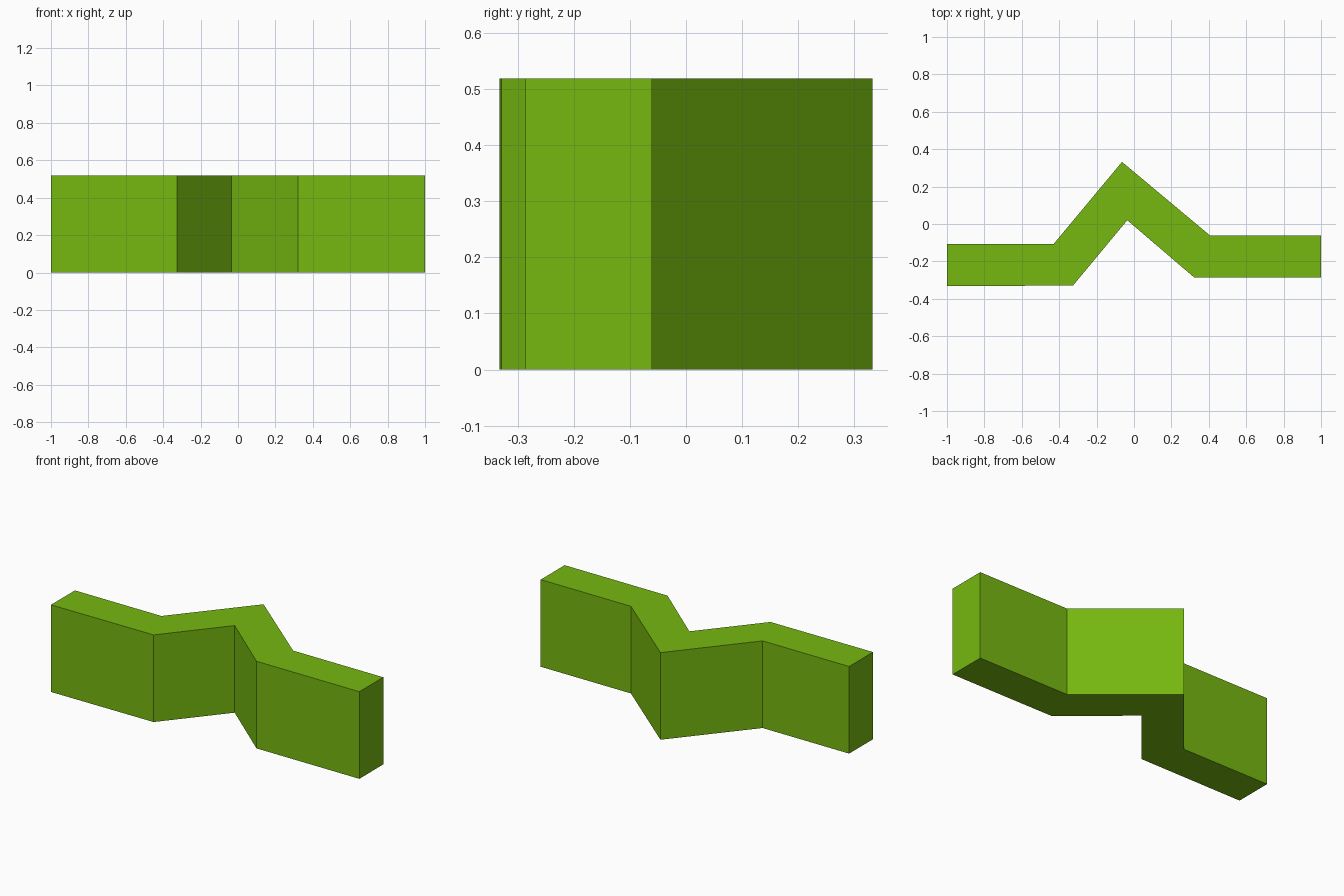
import bpy, bmesh

if "Cube" in bpy.data.objects:
    bpy.data.objects.remove(bpy.data.objects["Cube"])

HEIGHT = 0.519

# Plan outline of the bent wall: front edge left to right, then back edge right to left
front_edge = [(-1, -0.332), (-0.326, -0.329), (-0.036, 0.02), (0.322, -0.286), (1, -0.286)]
back_edge = [(1, -0.061), (0.406, -0.061), (-0.064, 0.332), (-0.43, -0.107), (-1, -0.107)]

# Zigzag wall: extrude the outline upward
bm = bmesh.new()
base = bm.faces.new([bm.verts.new((x, y, 0)) for x, y in front_edge + back_edge])
top = bmesh.ops.extrude_face_region(bm, geom=[base], use_keep_orig=True)
bmesh.ops.translate(bm, vec=(0, 0, HEIGHT),
                    verts=[v for v in top["geom"] if isinstance(v, bmesh.types.BMVert)])
bmesh.ops.recalc_face_normals(bm, faces=bm.faces)

mesh = bpy.data.meshes.new("zigzag_wall")
bm.to_mesh(mesh)
bm.free()

# Green finish
green = bpy.data.materials.new("green")
green.diffuse_color = (0.18, 0.48, 0.005, 1)
green.use_nodes = True
green.node_tree.nodes["Principled BSDF"].inputs["Base Color"].default_value = green.diffuse_color
mesh.materials.append(green)

wall = bpy.data.objects.new("zigzag_wall", mesh)
bpy.context.collection.objects.link(wall)
